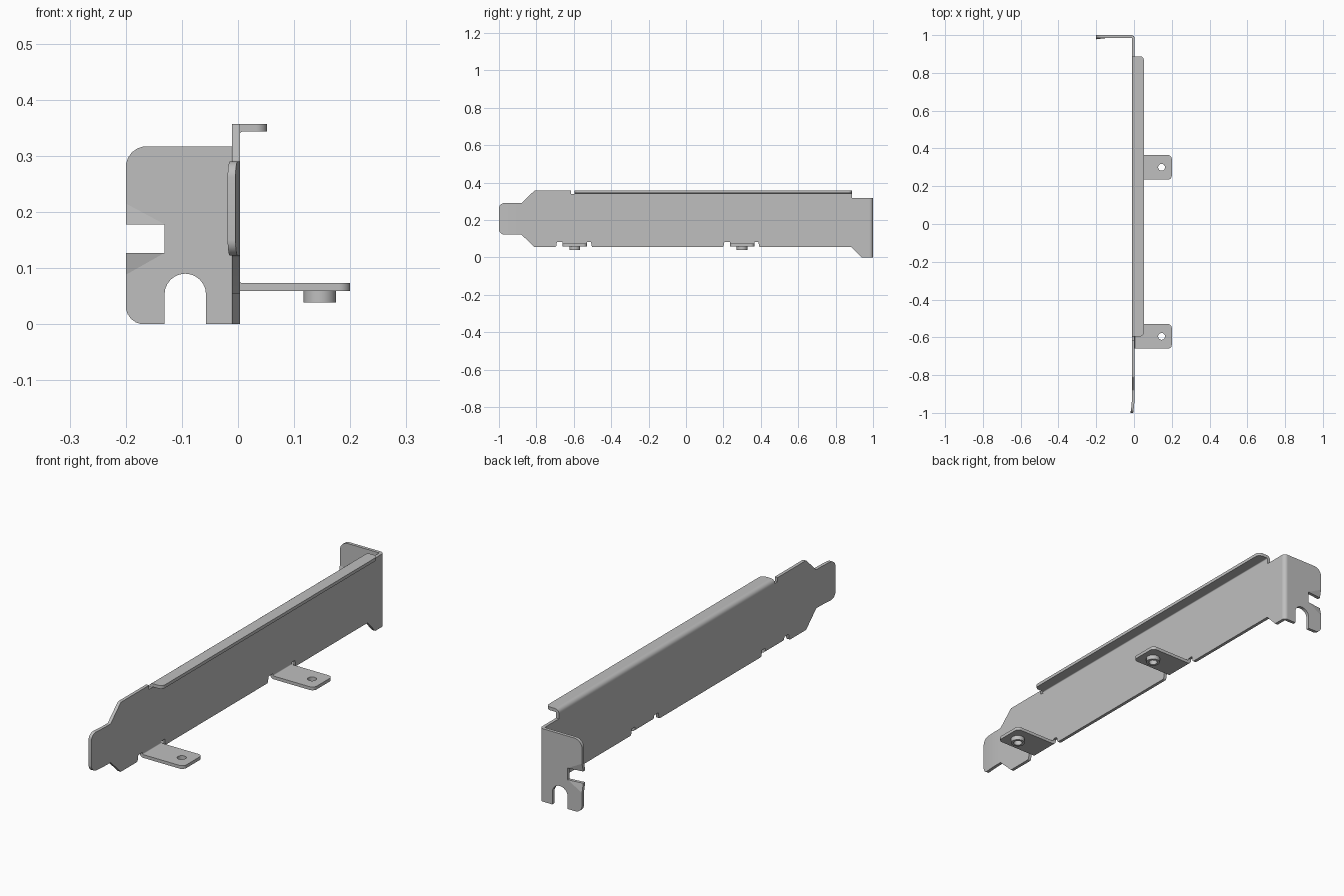
import bpy, bmesh, math
from mathutils import Vector

if "Cube" in bpy.data.objects:
    bpy.data.objects.remove(bpy.data.objects["Cube"], do_unlink=True)

steel = bpy.data.materials.new("brushed steel grey")
steel.use_nodes = True
GREY = (0.52, 0.52, 0.52, 1)
steel.diffuse_color = GREY
steel.node_tree.nodes["Principled BSDF"].inputs["Base Color"].default_value = GREY

X0, X1 = -0.0105, 0.0035      # main sheet, outer and inner side
T = X1 - X0                   # sheet thickness
RI = 0.004                    # inner bend radius
RO = RI + T


def rounded(points):
    """Points are (u, v) or (u, v, radius); corners with a radius become arcs."""
    out = []
    for i, p in enumerate(points):
        c = Vector(p[:2])
        if len(p) == 2:
            out.append(c)
            continue
        a = (Vector(points[i - 1][:2]) - c).normalized()
        b = (Vector(points[(i + 1) % len(points)][:2]) - c).normalized()
        half = a.angle(b) / 2
        mid = c + (a + b).normalized() * p[2] / math.sin(half)
        s = c + a * p[2] / math.tan(half) - mid
        e = c + b * p[2] / math.tan(half) - mid
        for k in range(7):
            out.append(mid + (s.lerp(e, k / 6)).normalized() * p[2])
    return out


def arc(cu, cv, r, a0, a1, n=6):
    return [(cu + r * math.cos(math.radians(a0 + (a1 - a0) * k / n)),
             cv + r * math.sin(math.radians(a0 + (a1 - a0) * k / n))) for k in range(n + 1)]


def sheet(name, points, axis, lo, hi, edit=None):
    """Extrude a 2D outline between lo and hi along an axis."""
    place = {"x": lambda u, v, w: (w, u, v),
             "y": lambda u, v, w: (u, w, v),
             "z": lambda u, v, w: (u, v, w)}[axis]
    bm = bmesh.new()
    face = bm.faces.new([bm.verts.new(place(u, v, lo)) for u, v in rounded(points)])
    top = bmesh.ops.extrude_face_region(bm, geom=[face])["geom"]
    bmesh.ops.translate(bm, verts=[g for g in top if isinstance(g, bmesh.types.BMVert)],
                        vec=place(0, 0, hi - lo))
    if edit:
        edit(bm)
    bmesh.ops.recalc_face_normals(bm, faces=bm.faces)
    mesh = bpy.data.meshes.new(name)
    bm.to_mesh(mesh)
    bm.free()
    mesh.materials.append(steel)
    obj = bpy.data.objects.new(name, mesh)
    bpy.context.collection.objects.link(obj)
    return obj


def bend(name, cu, cv, a0, axis, lo, hi):
    """Quarter-round strip joining two sheets."""
    ring = arc(cu, cv, RO, a0, a0 + 90) + arc(cu, cv, RI, a0 + 90, a0)
    return sheet(name, ring, axis, lo, hi)


def drill(obj, x, y, r):
    bpy.ops.mesh.primitive_cylinder_add(vertices=32, radius=r, depth=0.3, location=(x, y, 0.06))
    cutter = bpy.context.object
    cutter.hide_render = True
    mod = obj.modifiers.new("hole", "BOOLEAN")
    mod.operation, mod.object, mod.solver = "DIFFERENCE", cutter, "EXACT"
    bpy.context.view_layer.objects.active = obj
    bpy.ops.object.modifier_apply(modifier=mod.name)
    bpy.data.objects.remove(cutter, do_unlink=True)


# Main plate with tongue, tab notches and slanted foot
TOP, BASE = 0.357, 0.055
FLANGE = (-0.595, 0.888)
TABS = [(-0.66, -0.53), (0.235, 0.365)]
TAB_LO, TAB_HI = 0.059, 0.059 + T
tab_cut = TAB_HI + RI
BACK = 1 - RO

outline = [(-1, 0.122, 0.028), (-0.88, 0.122, 0.01), (-0.81, BASE)]
for a, b in TABS:
    outline += [(a - 0.035, BASE, 0.008), (a - 0.03, tab_cut + 0.005), (a, tab_cut + 0.005), (a, tab_cut),
                (b, tab_cut), (b, tab_cut + 0.005), (b + 0.022, tab_cut + 0.005), (b + 0.027, BASE, 0.008)]
fold_z = TOP - RO
outline += [(0.885, BASE), (0.938, 0), (BACK, 0), (BACK, 0.317), (FLANGE[1], 0.317),
            (FLANGE[1], fold_z), (FLANGE[0], fold_z), (-0.615, fold_z), (-0.615, TOP),
            (-0.81, TOP, 0.01), (-0.88, 0.29, 0.01), (-1, 0.29, 0.028)]


def curl_tongue(bm):
    for y in (-0.9, -0.92, -0.94, -0.96, -0.98):
        bmesh.ops.bisect_plane(bm, geom=bm.verts[:] + bm.edges[:] + bm.faces[:],
                               plane_co=(0, y, 0), plane_no=(0, 1, 0))
    for v in bm.verts:
        if v.co.y < -0.9:
            v.co.x -= 0.008 * ((-0.9 - v.co.y) / 0.1) ** 2


sheet("main_plate", outline, "x", X0, X1, curl_tongue)

# Top stiffening flange
bend("top_flange_bend", X1 + RI, fold_z, 90, "y", *FLANGE).name = "top_flange_bend"
sheet("top_flange", [(X1 + RI, FLANGE[0]), (0.052, FLANGE[0], 0.02),
                     (0.052, FLANGE[1], 0.02), (X1 + RI, FLANGE[1])], "z", TOP - T, TOP)

# Mounting tabs with threaded collars
for label, (a, b) in zip(("front", "rear"), TABS):
    mid = (a + b) / 2
    bend(label + "_tab_bend", X1 + RI, tab_cut, 180, "y", a, b)
    tab = sheet(label + "_tab", [(X1 + RI, a), (0.2, a, 0.02), (0.2, b, 0.02), (X1 + RI, b)],
                "z", TAB_LO, TAB_HI)
    collar = sheet(label + "_collar", arc(0.146, mid, 0.029, 0, 348.75, 31), "z", 0.039, TAB_LO)
    for part in (tab, collar):
        drill(part, 0.146, mid, 0.018)

# Rear plate, with screw slot at the side and U-shaped slot at the bottom
EDGE = X0 - RI
rear = [(EDGE, 0.317), (-0.2, 0.317, 0.037), (-0.2, 0.215), (-0.131, 0.178), (-0.131, 0.127),
        (-0.2, 0.088), (-0.2, 0, 0.032), (-0.131, 0)]
rear += arc(-0.094, 0.053, 0.037, 180, 0, 12) + [(-0.057, 0), (EDGE, 0)]
sheet("rear_plate", rear, "y", 1 - T, 1)
bend("rear_bend", EDGE, BACK, 0, "z", 0, 0.317)

# Lead-in corners folded slightly forward beside the screw slot
for label, z_out, z_slot in (("upper", 0.215, 0.178), ("lower", 0.088, 0.127)):
    def fold(bm, z=z_slot):
        for v in bm.verts:
            if v.co.x < -0.19 and abs(v.co.z - z) < 0.001:
                v.co.y -= 0.008
    sheet(label + "_folded_corner", [(-0.2, z_out), (-0.131, z_slot), (-0.2, z_slot)],
          "y", 1 - T, 1, fold)

# Smooth bends and rounded corners, sharp sheet edges
bpy.ops.object.select_all(action="DESELECT")
for obj in bpy.context.collection.objects:
    if obj.type == "MESH":
        obj.select_set(True)
        bpy.context.view_layer.objects.active = obj
bpy.ops.object.shade_smooth_by_angle(angle=math.radians(30))
